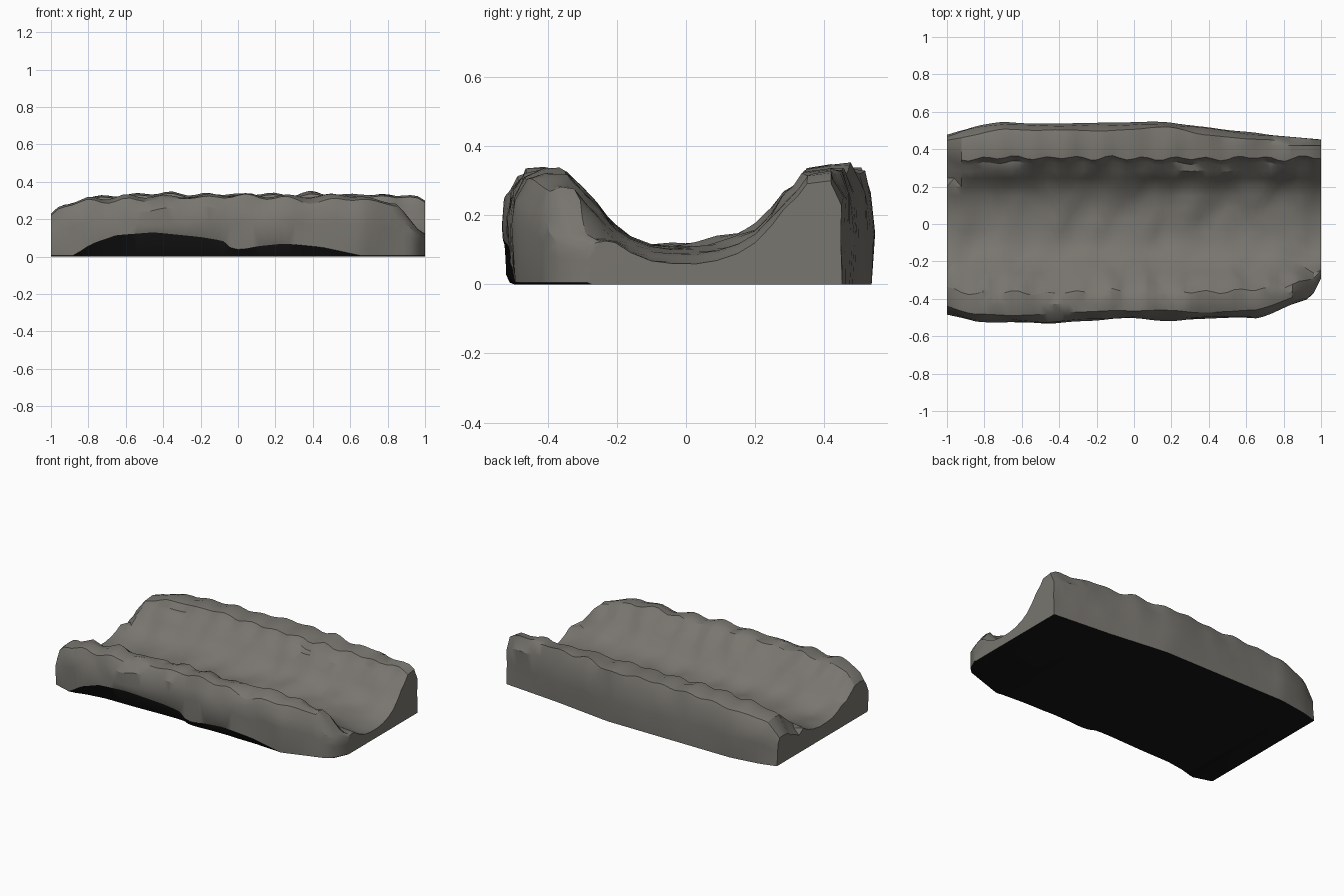
import bpy, bmesh, math
from mathutils import Vector, noise

cube = bpy.data.objects.get("Cube")
if cube:
    bpy.data.objects.remove(cube, do_unlink=True)


def material(name, rgb):
    m = bpy.data.materials.new(name)
    m.use_nodes = True
    m.diffuse_color = (*rgb, 1)
    b = m.node_tree.nodes["Principled BSDF"]
    b.inputs["Base Color"].default_value = (*rgb, 1)
    b.inputs["Roughness"].default_value = 0.9
    return m


def curve(x, pts):
    """Piecewise linear lookup."""
    for (x0, y0), (x1, y1) in zip(pts, pts[1:]):
        if x <= x1:
            return y0 + (y1 - y0) * (x - x0) / (x1 - x0)
    return pts[-1][1]


def rough(x, y, seed, scale):
    return noise.noise(Vector((x * scale, y * scale, seed + .37)))


# Outline, crest, floor and hollow guides along the trench
FRONT = [(-1, -.48), (-.85, -.525), (-.45, -.535), (-.1, -.505), (.3, -.515), (.65, -.5), (.95, -.4), (1, -.29)]
BACK = [(-1, .48), (-.9, .51), (-.7, .54), (.2, .54), (.6, .49), (1, .455)]
CREST_F = [(-1, .23), (-.95, .28), (-.8, .31), (-.6, .33), (.65, .33), (.85, .28), (.95, .15), (1, .12)]
CREST_B = [(-1, .18), (-.93, .27), (-.8, .32), (-.6, .335), (.9, .335), (.97, .32), (1, .3)]
FLOOR = [(-1, .09), (-.5, .105), (.5, .105), (.85, .09), (1, .065)]
HOLLOW = [(-.88, .005), (-.78, .07), (-.65, .115), (-.45, .13), (-.2, .105), (-.08, .085), (-.03, .04),
          (.02, .038), (.1, .055), (.25, .07), (.45, .05), (.66, .005)]


def section(x):
    f, b, fl = curve(x, FRONT), curve(x, BACK), curve(x, FLOOR)
    fade = min(1, (1 - abs(x)) * 6)
    hf = curve(x, CREST_F) + fade * (.008 * math.sin(x * 29) + .02 * rough(x, 0, 3, 7))
    hb = curve(x, CREST_B) + fade * (.007 * math.sin(x * 33 + 1) + .016 * rough(x, 0, 7, 7))
    wave = .009 * math.sin(x * 37) + .014 * rough(x, 0, 5, 7)
    a = curve(max(x, -.88), HOLLOW)
    s = (f + .2) / -.32

    def squeeze(y):
        """Narrow the front ridge where the outline tapers."""
        return -.2 + (y + .2) * s

    # Front wall and ridge top
    ring = [(f + .015 + .5 * a, 0), (f + .005, a), (f, max(.55 * hf, a + .03)),
            (f + .015 * s, .78 * hf), (f + .045 * s, .95 * hf), (squeeze(-.42), hf)]
    # Channel: front slope, floor, back slope
    inner = [(squeeze(-.365 + wave), .98 * hf), (squeeze(-.315 + wave), max(.83 * hf, fl + .055)),
             (squeeze(-.26), max(.68 * hf, fl + .052)), (-.205, fl + .05), (-.16, fl + .023),
             (-.1, fl + .004), (-.04, fl), (.03, fl), (.09, fl + .01), (.15, fl + .03),
             (.2, fl + .06), (.245, min(fl + .105, .68 * hb)), (.285 + wave / 2, min(fl + .155, .8 * hb))]
    for y, z in inner:
        z += .006 * math.sin(24 * x - 9 * y + 3 * rough(x, y, 1, 3))
        ring.append((y, z + .4 * fade * .02 * rough(x, y, 4, 14) + .018 * fade * rough(x, y, 2, 7)))
    # Back ridge and outer wall
    ring += [(.325 + wave, .85 * hb), (.352 + wave, .97 * hb), (.42, hb),
             (b - .035, .97 * hb), (b - .008, .76 * hb), (b, .42 * hb), (b - .003, 0)]
    out = []
    for i, (y, z) in enumerate(ring):
        if i in (2, 3, 4) or len(ring) - 5 < i < len(ring) - 1:
            y += .018 * rough(x, z, i, 5)
            z += .03 * fade * rough(x, y, i + 20, 5)
        out.append((y, z))
    return out


# Rock trench: lofted cross-sections
STATIONS = 52
bm = bmesh.new()
rings = []
for i in range(STATIONS + 1):
    x = -1 + 2 * i / STATIONS
    rings.append([bm.verts.new((x, y, z)) for y, z in section(x)])
n = len(rings[0])
for r0, r1 in zip(rings, rings[1:]):
    for j in range(n):
        k = (j + 1) % n
        face = bm.faces.new((r0[j], r1[j], r1[k], r0[k]))
        # underside and front hollow are dark
        face.material_index = 1 if j in (0, n - 1) else 0
bm.faces.new(rings[0])
bm.faces.new(list(reversed(rings[-1])))
bmesh.ops.recalc_face_normals(bm, faces=bm.faces)
bmesh.ops.triangulate(bm, faces=bm.faces)

mesh = bpy.data.meshes.new("rock_trench")
bm.to_mesh(mesh)
bm.free()
mesh.materials.append(material("warm grey rock", (.19, .18, .16)))
mesh.materials.append(material("black underside", (.008, .008, .008)))
trench = bpy.data.objects.new("rock_trench", mesh)
bpy.context.collection.objects.link(trench)
bpy.context.view_layer.objects.active = trench
trench.select_set(True)
bpy.ops.object.shade_smooth_by_angle(angle=math.radians(30))
